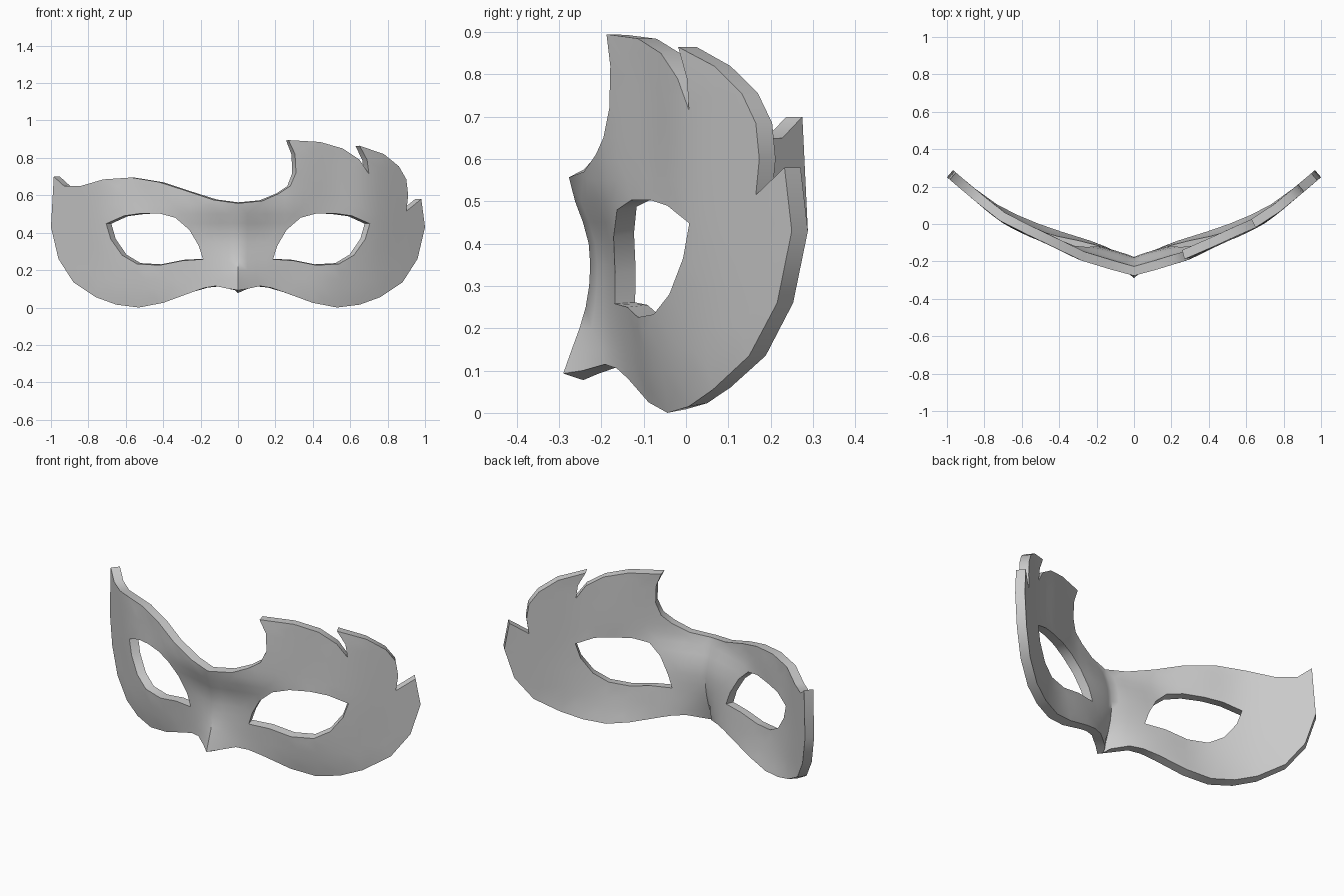
import bpy, bmesh
from mathutils import Vector
from mathutils.geometry import delaunay_2d_cdt, intersect_point_line

if "Cube" in bpy.data.objects:
    bpy.data.objects.remove(bpy.data.objects["Cube"])

THICK = 0.05

# Curvature of the front: depth y at each |x| column and z row
ROWS = [0, .1, .26, .4, .56, .9]
COLS = [0, .1, .2, .3, .5, .7, .9, 1]
DEPTH = [
    [-.32, -.288, -.235, -.23, -.277, -.27],
    [-.215, -.205, -.195, -.2, -.25, -.24],
    [-.15, -.155, -.165, -.178, -.218, -.205],
    [-.11, -.125, -.14, -.16, -.187, -.178],
    [-.055, -.075, -.095, -.097, -.09, -.085],
    [.035, .02, .01, .005, .005, .01],
    [.165] * 6,
    [.26, .255, .25, .25, .25, .25],
]


def hermite(xs, ys, x):
    """Smooth curve through unevenly spaced points."""
    n = len(xs)
    i = 0
    while i < n - 2 and x > xs[i + 1]:
        i += 1

    def slope(k):
        a, b = max(k - 1, 0), min(k + 1, n - 1)
        return (ys[b] - ys[a]) / (xs[b] - xs[a])
    h = xs[i + 1] - xs[i]
    t = (x - xs[i]) / h
    return ((2*t**3 - 3*t*t + 1) * ys[i] + (t**3 - 2*t*t + t) * h * slope(i)
            + (3*t*t - 2*t**3) * ys[i + 1] + (t**3 - t*t) * h * slope(i + 1))


def depth(x, z):
    return hermite(COLS, [hermite(ROWS, c, z) for c in DEPTH], abs(x))


def back_normal(x, z):
    e = 0.01
    dx = (depth(x + e, z) - depth(x - e, z)) / (2 * e)
    dz = (depth(x, z + e) - depth(x, z - e)) / (2 * e)
    return Vector((-dx, 1, -dz)).normalized()


def mirror(pts):
    return [(-x, z) for x, z in pts]


# Outlines in the front view: shared lower edge, plain left top, feathered right top
lower = [(.05, .1), (.12, .115), (.18, .105), (.25, .08), (.4, .025), (.53, 0),
         (.65, .015), (.76, .055), (.88, .135), (.96, .26), (1, .43)]
feathers = [(.98, .58), (.9, .515), (.91, .6), (.9, .685), (.86, .755), (.78, .82),
            (.65, .865), (.69, .79), (.7, .715), (.65, .79), (.56, .85), (.44, .885),
            (.27, .895), (.305, .82), (.31, .72), (.28, .65), (.22, .61), (.13, .57)]
plain_top = [(-.13, .575), (-.28, .625), (-.42, .67), (-.57, .695), (-.72, .685),
             (-.84, .65), (-.93, .65), (-.985, .7)]
outline = ([(0, .093)] + lower + feathers + [(0, .557)] + plain_top
           + mirror(lower)[::-1])
eye = [(.187, .258), (.3, .25), (.42, .226), (.54, .233), (.62, .28), (.68, .365),
       (.705, .448), (.61, .49), (.52, .503), (.42, .503), (.335, .48), (.26, .415),
       (.21, .33)]
loops = [outline, eye, mirror(eye)]


def inside(p, poly):
    hit = False
    for (x1, z1), (x2, z2) in zip(poly, poly[1:] + poly[:1]):
        if (z1 > p[1]) != (z2 > p[1]) and p[0] < (x2 - x1) * (p[1] - z1) / (z2 - z1) + x1:
            hit = not hit
    return hit


def in_mask(p):
    return inside(p, outline) and not any(inside(p, e) for e in loops[1:])


def clearance(p):
    p, best = Vector(p), 9
    for poly in loops:
        for a, b in zip(poly, poly[1:] + poly[:1]):
            a, b = Vector(a), Vector(b)
            q, t = intersect_point_line(p, a, b)
            q = q.to_2d()
            q = a if t < 0 else b if t > 1 else q
            best = min(best, (p - q).length)
    return best


# Flat triangulation with a grid of inner points
pts, edges = [], []
for poly in loops:
    s, n = len(pts), len(poly)
    pts += [Vector(p) for p in poly]
    edges += [(s + i, s + (i + 1) % n) for i in range(n)]
for i in range(-20, 21):
    for j in range(1, 19):
        p = (i * .05, j * .05)
        if in_mask(p) and clearance(p) > .02:
            pts.append(Vector(p))
flat, _, tris, *_ = delaunay_2d_cdt(pts, edges, [], 0, 1e-5)

# Curved front and back skins joined by a rim
bm = bmesh.new()
front, back = [], []
for x, z in flat:
    v = Vector((x, depth(x, z), z))
    front.append(bm.verts.new(v))
    back.append(bm.verts.new(v + back_normal(x, z) * THICK))
sides = {}
for t in tris:
    c = sum((flat[i] for i in t), Vector((0, 0))) / len(t)
    if not in_mask(c):
        continue
    bm.faces.new([front[i] for i in t])
    bm.faces.new([back[i] for i in reversed(t)])
    for a, b in zip(t, list(t[1:]) + [t[0]]):
        sides[(a, b)] = True
for a, b in sides:
    if (b, a) not in sides:
        bm.faces.new([front[b], front[a], back[a], back[b]])
bmesh.ops.delete(bm, geom=[v for v in bm.verts if not v.link_faces], context='VERTS')
bmesh.ops.recalc_face_normals(bm, faces=bm.faces[:])

mesh = bpy.data.meshes.new("mask")
bm.to_mesh(mesh)
bm.free()
mask = bpy.data.objects.new("mask", mesh)
bpy.context.collection.objects.link(mask)

grey = bpy.data.materials.new("light grey")
grey.diffuse_color = (.6, .6, .6, 1)
grey.use_nodes = True
grey.node_tree.nodes["Principled BSDF"].inputs["Base Color"].default_value = grey.diffuse_color
mesh.materials.append(grey)

# Smooth skins, crisp rim
bpy.context.view_layer.objects.active = mask
mask.select_set(True)
bpy.ops.object.shade_smooth_by_angle(angle=0.8)
